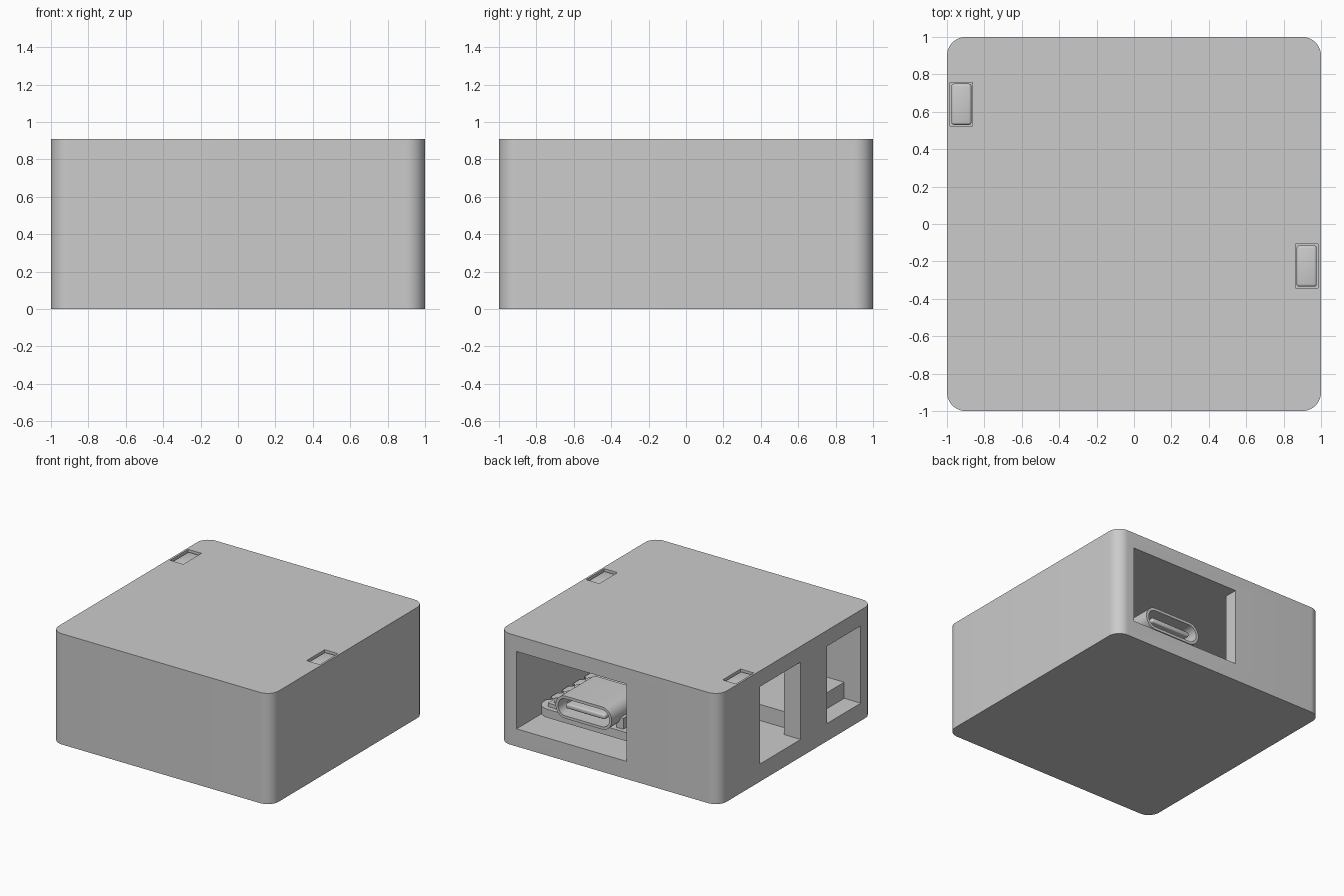
import bpy, bmesh, math
from mathutils import Vector

old = bpy.data.objects.get("Cube")
if old:
    bpy.data.objects.remove(old, do_unlink=True)

grey = bpy.data.materials.new("plain_grey")
grey.use_nodes = True
GREY = (0.6, 0.6, 0.6, 1)
grey.diffuse_color = GREY
grey.node_tree.nodes["Principled BSDF"].inputs["Base Color"].default_value = GREY


def prism(name, outline, start, depth):
    """Extrude a closed 3D outline along a vector."""
    bm = bmesh.new()
    face = bm.faces.new([bm.verts.new(Vector(p) + Vector(start)) for p in outline])
    new = bmesh.ops.extrude_face_region(bm, geom=[face])["geom"]
    bmesh.ops.translate(bm, vec=depth, verts=[v for v in new if isinstance(v, bmesh.types.BMVert)])
    bmesh.ops.recalc_face_normals(bm, faces=bm.faces)
    mesh = bpy.data.meshes.new(name)
    bm.to_mesh(mesh)
    bm.free()
    mesh.materials.append(grey)
    obj = bpy.data.objects.new(name, mesh)
    bpy.context.collection.objects.link(obj)
    return obj


def box(name, xs, ys, zs):
    outline = [(xs[i], ys[j], zs[0]) for i, j in ((0, 0), (1, 0), (1, 1), (0, 1))]
    return prism(name, outline, (0, 0, 0), (0, 0, zs[1] - zs[0]))


def rounded(w, h, r, steps=8):
    """Rounded rectangle points, centred on the origin."""
    pts = []
    for k, (sx, sy) in enumerate(((1, 1), (-1, 1), (-1, -1), (1, -1))):
        for i in range(steps + 1):
            a = math.pi / 2 * (k + i / steps)
            pts.append((sx * (w / 2 - r) + r * math.cos(a), sy * (h / 2 - r) + r * math.sin(a)))
    return pts


def apply_modifier(obj, mod):
    bpy.context.view_layer.objects.active = obj
    bpy.ops.object.modifier_apply(modifier=mod.name)


def cut(obj, cutter):
    mod = obj.modifiers.new("cut", "BOOLEAN")
    mod.operation = "DIFFERENCE"
    mod.solver = "EXACT"
    mod.object = cutter
    apply_modifier(obj, mod)
    bpy.data.objects.remove(cutter, do_unlink=True)


def bevel(obj, width, segments=3):
    mod = obj.modifiers.new("bevel", "BEVEL")
    mod.width = width
    mod.segments = segments
    mod.limit_method = "ANGLE"
    mod.angle_limit = math.radians(50)
    apply_modifier(obj, mod)


def smooth(obj):
    bpy.ops.object.select_all(action="DESELECT")
    obj.select_set(True)
    bpy.context.view_layer.objects.active = obj
    bpy.ops.object.shade_smooth_by_angle(angle=math.radians(35))


# Enclosure: rounded block, hollow inside, with three openings
LOW, HIGH, TOP = 0.145, 0.78, 0.91
case = prism("enclosure", [(x, y, 0) for x, y in rounded(2, 2, 0.1, 12)], (0, 0, 0), (0, 0, TOP))
cut(case, box("cavity", (-0.85, 0.84), (-0.84, 0.885), (LOW, HIGH)))
cut(case, box("back_opening", (-0.16, 0.84), (0.8, 1.1), (LOW, HIGH)))
for ys in ((-0.06, 0.47), (-0.84, -0.4)):
    cut(case, box("side_opening", (-1.1, -0.8), ys, (LOW, HIGH)))

# Lid slots, each with a rounded latch tab set just below the surface
for side, x, y in (("right", -0.923, 0.64), ("left", 0.923, -0.225)):
    cut(case, box("slot", (x - 0.06, x + 0.06), (y - 0.117, y + 0.117), (TOP - 0.06, TOP + 0.1)))
    tab = box(side + "_latch_tab", (x - 0.054, x + 0.054), (y - 0.11, y + 0.11), (TOP - 0.07, TOP - 0.012))
    bevel(tab, 0.014)
    smooth(tab)
smooth(case)

# Raised platform beside the circuit board
box("platform", (-0.85, -0.2), (-0.84, -0.16), (LOW - 0.01, 0.277))

# Circuit board with half-round notches along both long edges
CX, CY, W, L, PITCH = 0.335, 0.17, 0.98, 1.2, 0.145
BASE, DECK = 0.18, 0.25
right_edge = []
for i in range(-3, 4):
    for k in range(7):
        a = -math.pi / 2 - math.pi * k / 6
        right_edge.append((W / 2 + 0.028 * math.cos(a), i * PITCH + 0.028 * math.sin(a)))
corners = rounded(W, L, 0.1, 6)
n = len(corners) // 4
left_edge = [(-x, -y) for x, y in right_edge]
outline = corners[:2 * n] + left_edge + corners[2 * n:] + right_edge
board = prism("circuit_board", [(x, y, 0) for x, y in outline], (CX, CY, BASE), (0, 0, DECK - BASE))
smooth(board)

# Solder pads and pin rings on the board
for side in (-1, 1):
    for i in range(-3, 4):
        pad = prism("solder_pad", [(x, y, 0) for x, y in rounded(0.09, 0.09, 0.044, 4)],
                    (CX + side * (W / 2 - 0.085), CY + i * PITCH, DECK - 0.005), (0, 0, 0.013))
        smooth(pad)

# Supports under the board
for side in (-1, 1):
    x = CX + side * 0.3
    box("board_support", (x - 0.05, x + 0.05), (CY - 0.4, CY + 0.4), (LOW - 0.01, BASE + 0.01))

# Metal shield can behind the socket
can = box("shield_can", (CX - 0.32, CX + 0.32), (CY - 0.5, CY + 0.16), (DECK - 0.01, DECK + 0.1))
bevel(can, 0.02)
smooth(can)


# Charging socket: hollow capsule shell with an inner tongue
def capsule(name, w, h, y, depth):
    pts = [(x, 0, z) for x, z in rounded(w, h, h / 2 - 0.002, 10)]
    return prism(name, pts, (CX, y, 0.355), (0, depth, 0))


shell = capsule("socket_shell", 0.51, 0.185, 0.43, 0.42)
cut(shell, capsule("socket_hole", 0.465, 0.14, 0.52, 0.5))
smooth(shell)
tongue = box("socket_tongue", (CX - 0.18, CX + 0.18), (0.5, 0.83), (0.335, 0.375))
bevel(tongue, 0.012)
smooth(tongue)

# Socket feet and the two push buttons beside it
for side in (-1, 1):
    x = CX + side * 0.25
    for y in (0.5, 0.7):
        box("socket_foot", (x - 0.03, x + 0.03), (y - 0.035, y + 0.035), (DECK - 0.01, 0.34))
    x = CX + side * 0.36
    box("button_base", (x - 0.05, x + 0.05), (0.62, 0.73), (DECK - 0.01, DECK + 0.03))
    cap = prism("button_cap", [(a, b, 0) for a, b in rounded(0.05, 0.05, 0.024, 4)],
                (x, 0.675, DECK + 0.02), (0, 0, 0.02))
    smooth(cap)
